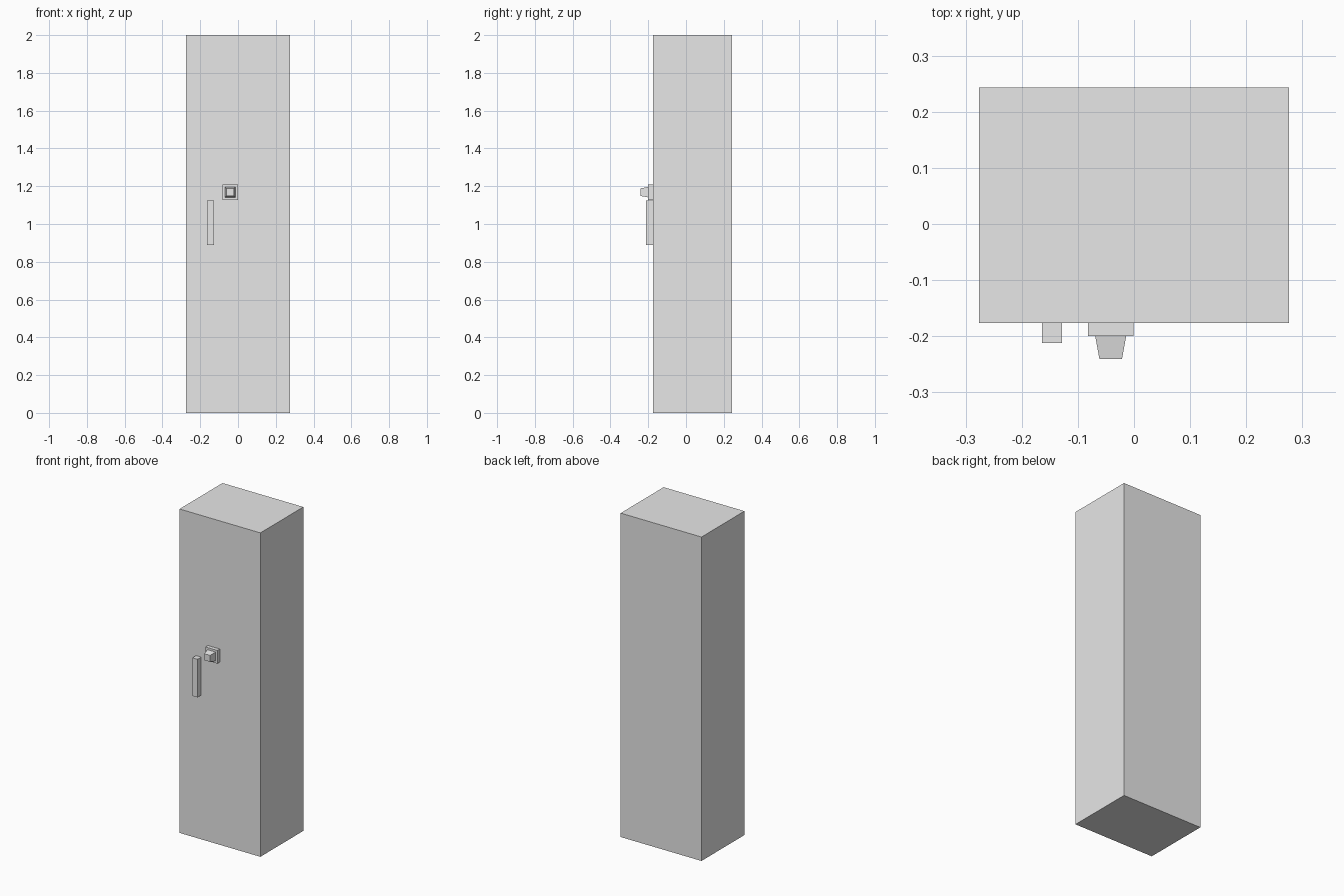
import bpy
import bmesh

cube = bpy.data.objects.get("Cube")
if cube:
    bpy.data.objects.remove(cube, do_unlink=True)

grey = bpy.data.materials.new("light_grey")
grey.use_nodes = True
grey.diffuse_color = (0.8, 0.8, 0.8, 1)
grey.node_tree.nodes["Principled BSDF"].inputs["Base Color"].default_value = (0.8, 0.8, 0.8, 1)


def block(name, x, y, z, taper=1.0):
    """Box between (min, max) pairs; taper scales its front (-y) face."""
    bm = bmesh.new()
    bmesh.ops.create_cube(bm, size=1)
    for v in bm.verts:
        k = taper if v.co.y < 0 else 1.0
        v.co.x *= k
        v.co.z *= k
        for i, (lo, hi) in enumerate((x, y, z)):
            v.co[i] = (lo + hi) / 2 + v.co[i] * (hi - lo)
    mesh = bpy.data.meshes.new(name)
    bm.to_mesh(mesh)
    bm.free()
    mesh.materials.append(grey)
    obj = bpy.data.objects.new(name, mesh)
    bpy.context.collection.objects.link(obj)
    return obj


FRONT = -0.176

# Tall cabinet body
block("cabinet_body", (-0.276, 0.276), (FRONT, 0.243), (0, 2))

# Vertical pull handle
block("pull_handle", (-0.164, -0.128), (-0.212, FRONT), (0.89, 1.125))

# Lock: square plate with a tapered knob
block("lock_plate", (-0.082, -0.001), (-0.2, FRONT), (1.128, 1.209))
block("lock_knob", (-0.069, -0.014), (-0.241, -0.2), (1.141, 1.196), taper=0.73)
